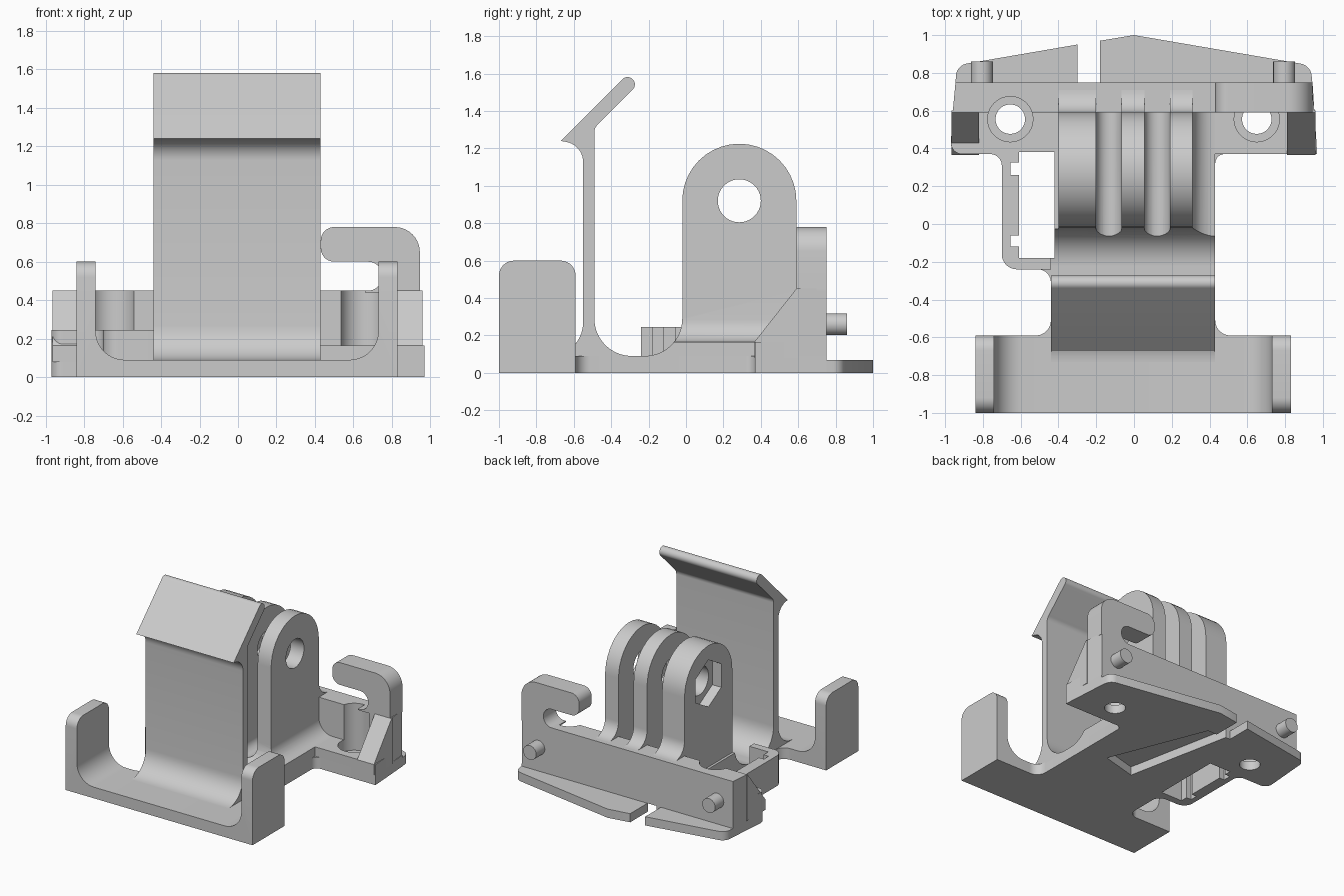
import bpy, bmesh, math
from mathutils import Vector

cube = bpy.data.objects.get("Cube")
if cube:
    bpy.data.objects.remove(cube, do_unlink=True)

grey = bpy.data.materials.new("plain_grey")
grey.use_nodes = True
grey.diffuse_color = (0.6, 0.6, 0.6, 1)
grey.node_tree.nodes["Principled BSDF"].inputs["Base Color"].default_value = (0.6, 0.6, 0.6, 1)

parts = []
cutters = []


def rounded(points, steps=10):
    """Outline from (a, b) or (a, b, radius) corners."""
    out = []
    for i, p in enumerate(points):
        c = Vector(p[:2])
        if len(p) == 2:
            out.append(c)
            continue
        u = (Vector(points[i - 1][:2]) - c).normalized()
        v = (Vector(points[(i + 1) % len(points)][:2]) - c).normalized()
        half = u.angle(v) / 2
        centre = c + (u + v).normalized() * p[2] / math.sin(half)
        reach = p[2] / math.tan(half)
        start, end = c + u * reach - centre, c + v * reach - centre
        sweep = start.angle(end)
        for k in range(steps + 1):
            t = k / steps
            out.append(centre + (start * math.sin((1 - t) * sweep)
                                 + end * math.sin(t * sweep)) / math.sin(sweep))
    # Drop corners that coincide with their neighbour
    return [p for i, p in enumerate(out) if (p - out[i - 1]).length > 0.0005]


def disc(a, b, r, sides=40):
    return [(a + r * math.sin(math.tau * k / sides),
             b + r * math.cos(math.tau * k / sides)) for k in range(sides)]


def extrude(name, points, axis, lo, hi, group=parts):
    """Outline in the plane across the axis, extruded from lo to hi."""
    place = {"x": lambda a, b, d: (d, a, b),
             "y": lambda a, b, d: (a, d, b),
             "z": lambda a, b, d: (a, b, d)}[axis]
    bm = bmesh.new()
    face = bm.faces.new([bm.verts.new(place(a, b, lo)) for a, b in rounded(points)])
    top = bmesh.ops.extrude_face_region(bm, geom=[face])["geom"]
    bmesh.ops.translate(bm, verts=[g for g in top if isinstance(g, bmesh.types.BMVert)],
                        vec=place(0, 0, hi - lo))
    # Keep the starting cap so the solid stays closed
    if face not in bm.faces[:]:
        bmesh.ops.holes_fill(bm, edges=bm.edges[:])
    bmesh.ops.recalc_face_normals(bm, faces=bm.faces[:])
    mesh = bpy.data.meshes.new(name)
    bm.to_mesh(mesh)
    bm.free()
    mesh.materials.append(grey)
    ob = bpy.data.objects.new(name, mesh)
    bpy.context.collection.objects.link(ob)
    group.append(ob)
    return ob


def cutter(*args):
    ob = extrude(*args, group=cutters)
    ob.hide_render = True
    return ob


def cut(ob, tools, operation="DIFFERENCE"):
    for tool in tools:
        mod = ob.modifiers.new("cut", "BOOLEAN")
        mod.operation, mod.solver, mod.object = operation, "EXACT", tool


# Cutters: screw holes, counterbores, pocket, underside groove
screws = []
for x in (-0.655, 0.65):
    screws.append(cutter("screw_hole_cutter", disc(x, 0.555, 0.078), "z", -0.2, 1))
    screws.append(cutter("counterbore_cutter", disc(x, 0.555, 0.12), "z", 0.07, 1))
pocket = cutter("pocket_cutter", [
    (-0.42, -0.18), (-0.42, 0.38), (-0.61, 0.38), (-0.61, 0.325), (-0.655, 0.325),
    (-0.655, 0.26), (-0.61, 0.26), (-0.61, -0.06), (-0.655, -0.06), (-0.655, -0.12),
    (-0.61, -0.12), (-0.61, -0.18)], "z", -0.2, 1)
groove = cutter("groove_cutter", [(-0.30, 0.95), (-0.30, 1.1), (-0.18, 1.1), (-0.18, 0.95),
                                  (0.22, -0.05), (-0.08, -0.13)], "z", -0.2, 0.07)

# Front cradle with two upright ends
cradle = extrude("front_cradle", [
    (-0.84, 0), (0.83, 0), (0.83, 0.7), (0.73, 0.7), (0.73, 0.09, 0.15),
    (-0.74, 0.09, 0.15), (-0.74, 0.7), (-0.84, 0.7)], "y", -1.1, -0.5)
cut(cradle, [cutter("cradle_envelope", [
    (-1, -0.1), (-0.59, -0.1), (-0.59, 0.6, 0.08), (-1, 0.6, 0.08)], "x", -1, 1)], "INTERSECT")

# Base plate with wings
base = extrude("base_plate", [
    (-0.6, -0.65), (0.6, -0.65), (0.6, -0.59), (0.43, -0.59, 0.08), (0.43, 0.37, 0.05),
    (0.97, 0.37), (0.945, 0.75), (-0.945, 0.75), (-0.975, 0.37, 0.06), (-0.70, 0.37, 0.06),
    (-0.70, -0.24, 0.08), (-0.44, -0.24, 0.07), (-0.44, -0.59, 0.08), (-0.6, -0.59)],
    "z", 0, 0.09)
cut(base, screws + [pocket, groove])

# Thin rear lips with a gap between
extrude("rear_lip_left", [(-0.18, 0.74), (0.945, 0.74), (0.935, 0.84, 0.07), (0, 1),
                          (-0.18, 0.97)], "z", 0, 0.07)
extrude("rear_lip_right", [(-0.30, 0.74), (-0.30, 0.95), (-0.94, 0.84, 0.07),
                           (-0.945, 0.74)], "z", 0, 0.07)

# Raised wings and pocket frame
wing = extrude("left_wing", [(0.4, 0.6), (0.4, 0.37), (0.97, 0.37), (0.955, 0.6)],
               "z", 0.08, 0.165)
cut(wing, screws)
frame = extrude("right_wing_and_pocket", [
    (-0.39, 0.6), (-0.955, 0.6), (-0.975, 0.37, 0.06), (-0.70, 0.37, 0.06),
    (-0.70, -0.24, 0.08), (-0.39, -0.24)], "z", 0.08, 0.245)
channel = cutter("channel_cutter", [(-0.5, 0.09), (-0.02, 0.09, 0.2), (-0.02, 0.9),
                                    (-0.5, 0.9)], "x", -0.44, 0)
cut(frame, screws + [pocket, channel])

# Rear bar, gussets and pegs
bar = extrude("rear_bar", [(-0.96, 0.59), (0.955, 0.59), (0.94, 0.75), (-0.945, 0.75)],
              "z", 0.08, 0.45)
cut(bar, screws)
for name, x0, x1 in (("left_gusset", 0.81, 0.96), ("right_gusset", -0.965, -0.82)):
    extrude(name, [(0.365, 0.08), (0.6, 0.08), (0.6, 0.45), (0.59, 0.45), (0.365, 0.165)],
            "x", x0, x1)
for name, x in (("left_peg", 0.795), ("right_peg", -0.805)):
    extrude(name, disc(x, 0.26, 0.058), "y", 0.74, 0.86)

# Side hook on the bar
extrude("hook", [
    (0.945, 0.44), (0.945, 0.78, 0.13), (0.43, 0.78, 0.07), (0.43, 0.6, 0.07),
    (0.75, 0.6, 0.074), (0.75, 0.45, 0.074), (0.66, 0.45), (0.66, 0.44)], "y", 0.59, 0.75)

# Three mounting prongs with bolt hole and nut trap
prongs = extrude("mounting_prongs", [
    (-0.29, 0.08), (-0.29, 0.09), (-0.02, 0.09, 0.2), (-0.02, 1.225, 0.3049),
    (0.59, 1.225, 0.3049), (0.59, 0.45, 0.12), (0.71, 0.45), (0.71, 0.44), (0.59, 0.44),
    (0.59, 0.08)], "x", -0.4, 0.43)
slots = [cutter("slot_cutter", [(a, 2), (a, 0.165, 0.067), (b, 0.165, 0.067), (b, 2)],
                "y", -0.25, 0.9) for a, b in ((-0.2, -0.065), (0.055, 0.19))]
side = cutter("side_cutter", [(0.31, 2), (0.31, 0.165, 0.12), (0.6, 0.165), (0.6, 2)],
              "y", -0.25, 0.9)
bolt = cutter("bolt_cutter", disc(0.285, 0.92, 0.115), "x", -1, 1)
nut = cutter("nut_cutter", disc(0.285, 0.92, 0.19, 6), "x", -0.5, -0.32)
cut(prongs, slots + [side, bolt, nut])

# Tall spring clip with angled thumb lip
extrude("spring_clip", [
    (-0.74, 0.08), (-0.74, 0.09), (-0.55, 0.09, 0.18), (-0.55, 1.22, 0.11), (-0.67, 1.24),
    (-0.3125, 1.5975, 0.038), (-0.2575, 1.5425, 0.038), (-0.49, 1.31, 0.06),
    (-0.49, 0.09, 0.2), (-0.28, 0.09), (-0.28, 0.08)], "x", -0.44, 0.43)

# Apply cuts, remove cutters, smooth the curved faces
graph = bpy.context.evaluated_depsgraph_get()
graph.update()
baked = [(ob, bpy.data.meshes.new_from_object(ob.evaluated_get(graph)))
         for ob in parts if ob.modifiers]
for ob, mesh in baked:
    ob.modifiers.clear()
    ob.data = mesh
for ob in cutters:
    bpy.data.objects.remove(ob, do_unlink=True)
bpy.ops.object.select_all(action="DESELECT")
for ob in parts:
    ob.select_set(True)
bpy.context.view_layer.objects.active = parts[0]
bpy.ops.object.shade_smooth_by_angle(angle=math.radians(30))
